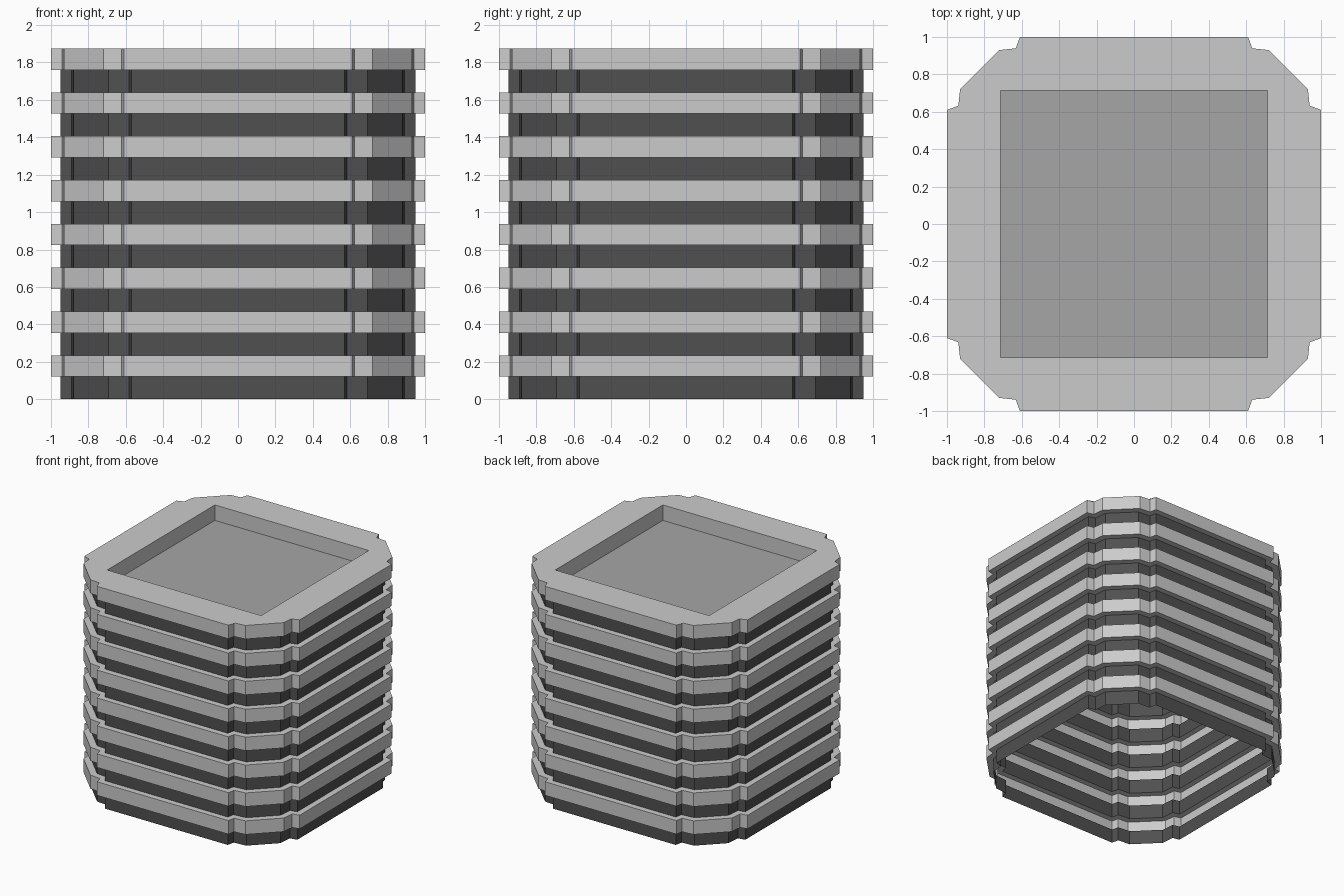
import bpy, bmesh

if "Cube" in bpy.data.objects:
    bpy.data.objects.remove(bpy.data.objects["Cube"])

FLOORS = 8
TOP = 1.875
STEP = TOP / FLOORS
GLASS = 0.12          # height of each window band
RECESS = 0.715        # half width of the roof recess
ROOF_Z = TOP - 0.13


def ring(quarter):
    """Repeat a quarter outline around z, counter-clockwise."""
    pts, q = [], list(quarter)
    for _ in range(4):
        pts += q
        q = [(-y, x) for x, y in q]
    return pts


def corner(half, a, b):
    """Mirror three points about the diagonal to make a notched corner."""
    pts = [half, a, b]
    return pts + [(y, x) for x, y in reversed(pts)]


SLAB = ring(corner((1, 0.61), (0.94, 0.623), (0.93, 0.72)))
WINDOW = ring(corner((0.95, 0.57), (0.89, 0.583), (0.88, 0.693)))
SQUARE = ring([(RECESS, RECESS)] * 6)


def material(name, v):
    m = bpy.data.materials.new(name)
    m.diffuse_color = (v, v, v, 1)
    m.use_nodes = True
    m.node_tree.nodes["Principled BSDF"].inputs["Base Color"].default_value = m.diffuse_color
    return m


def shell(name, sections, mat=None, cap=False):
    """Skin a stack of (outline, z) sections without end faces."""
    bm = bmesh.new()
    loops = [[bm.verts.new((x, y, z)) for x, y in o] for o, z in sections]
    for a, b in zip(loops, loops[1:]):
        n = len(a)
        for i in range(n):
            j = (i + 1) % n
            bm.faces.new((a[i], a[j], b[j], b[i]))
    if cap:
        bm.faces.new(loops[-1])
    bmesh.ops.remove_doubles(bm, verts=bm.verts[:], dist=1e-5)
    me = bpy.data.meshes.new(name)
    bm.to_mesh(me)
    bm.free()
    ob = bpy.data.objects.new(name, me)
    bpy.context.collection.objects.link(ob)
    if mat:
        me.materials.append(mat)
    return ob


dark = material("dark_glass", 0.08)
roof_grey = material("roof_grey", 0.38)

# Storeys: recessed window band with a projecting slab above
for f in range(FLOORS):
    z0 = f * STEP
    z1, z2 = z0 + GLASS, z0 + STEP
    shell(f"window_band_{f + 1}", [(WINDOW, z0), (WINDOW, z1)], dark)
    slab = [(WINDOW, z1), (SLAB, z1), (SLAB, z2)]
    if f < FLOORS - 1:
        slab.append((WINDOW, z2))
    else:
        # Parapet top and inner walls of the roof recess
        slab += [(SQUARE, z2), (SQUARE, ROOF_Z)]
    shell(f"floor_slab_{f + 1}", slab)

# Sunken roof surface
bm = bmesh.new()
bm.faces.new([bm.verts.new((x * RECESS, y * RECESS, ROOF_Z))
              for x, y in ((-1, -1), (1, -1), (1, 1), (-1, 1))])
me = bpy.data.meshes.new("roof_floor")
bm.to_mesh(me)
bm.free()
me.materials.append(roof_grey)
bpy.context.collection.objects.link(bpy.data.objects.new("roof_floor", me))
